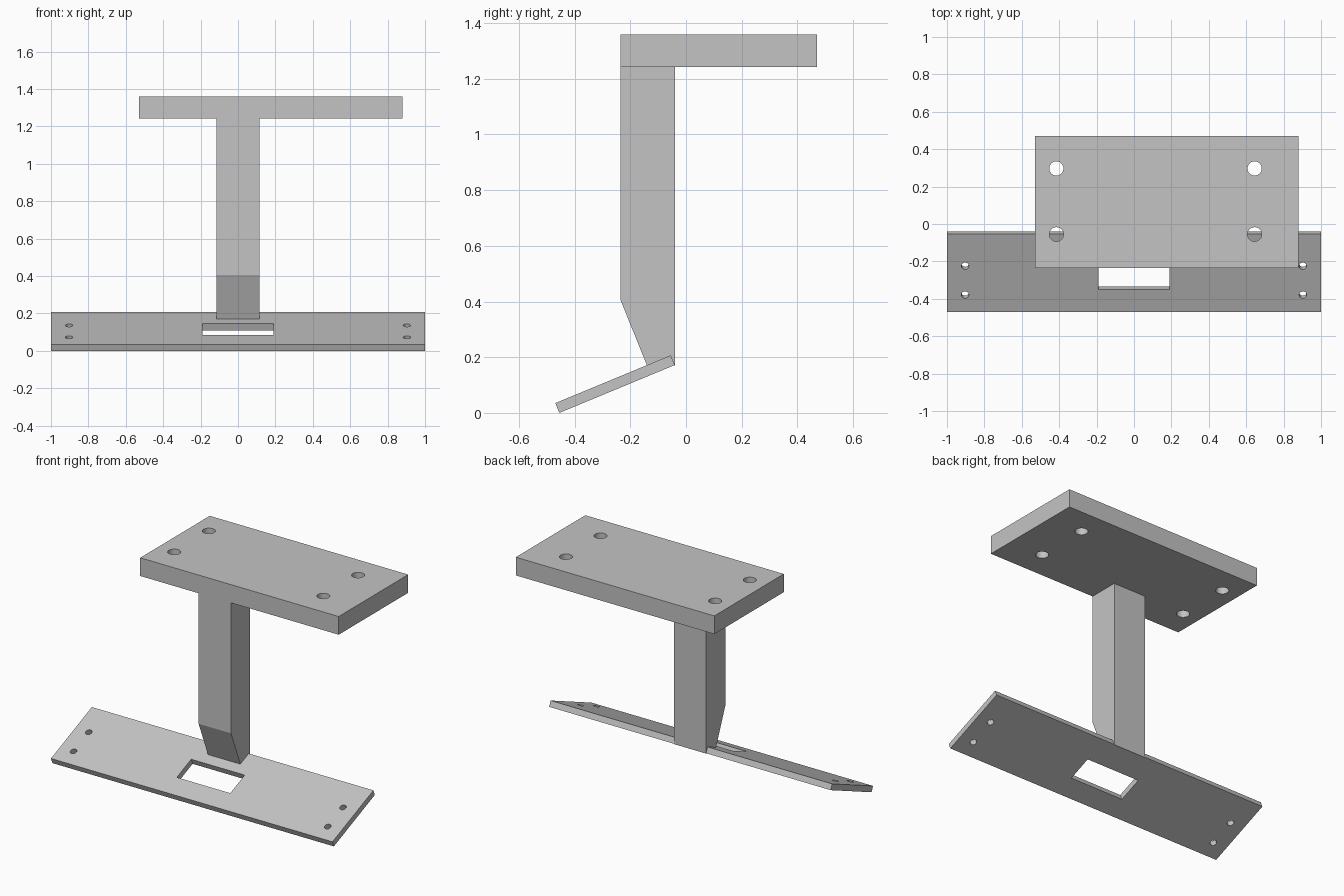
import bpy, math
from mathutils import Matrix, Vector

cube = bpy.data.objects.get("Cube")
if cube:
    bpy.data.objects.remove(cube, do_unlink=True)

grey = bpy.data.materials.new("light_grey")
grey.use_nodes = True
GREY = (0.55, 0.55, 0.55, 1)
grey.diffuse_color = GREY
grey.node_tree.nodes["Principled BSDF"].inputs["Base Color"].default_value = GREY


def prism(name, x0, x1, profile):
    """Extrude a (y, z) outline along x."""
    n = len(profile)
    verts = [(x, y, z) for x in (x0, x1) for y, z in profile]
    faces = [tuple(reversed(range(n))), tuple(range(n, 2 * n))]
    faces += [(i, (i + 1) % n, n + (i + 1) % n, n + i) for i in range(n)]
    mesh = bpy.data.meshes.new(name)
    mesh.from_pydata(verts, [], faces)
    mesh.materials.append(grey)
    obj = bpy.data.objects.new(name, mesh)
    bpy.context.collection.objects.link(obj)
    return obj


def box(name, x0, x1, y0, y1, z0, z1):
    return prism(name, x0, x1, [(y0, z0), (y1, z0), (y1, z1), (y0, z1)])


def drill(x, y, z, radius):
    bpy.ops.mesh.primitive_cylinder_add(vertices=32, radius=radius, depth=0.4, location=(x, y, z))
    obj = bpy.context.object
    obj.data.materials.append(grey)
    return obj


def cut(target, cutters):
    """Subtract the cutters, keep the result and drop the helpers."""
    for c in cutters:
        c.hide_render = True
        mod = target.modifiers.new("cut", "BOOLEAN")
        mod.operation = "DIFFERENCE"
        mod.solver = "EXACT"
        mod.object = c
    bpy.ops.object.select_all(action="DESELECT")
    target.select_set(True)
    bpy.context.view_layer.objects.active = target
    for mod in list(target.modifiers):
        bpy.ops.object.modifier_apply(modifier=mod.name)
    for c in cutters:
        bpy.data.objects.remove(c, do_unlink=True)
    bpy.ops.object.shade_smooth_by_angle(angle=math.radians(30))


# Upper mounting plate with four bolt holes
top_plate = box("top_plate", -0.53, 0.88, -0.235, 0.47, 1.243, 1.36)
cut(top_plate, [drill(x, y, 1.3, 0.038) for x in (-0.415, 0.645) for y in (-0.055, 0.297)])

# Upright post with a chamfered foot
prism("post", -0.115, 0.115,
      [(-0.235, 1.243), (-0.235, 0.405), (-0.14, 0.17), (-0.04, 0.17), (-0.04, 1.243)])

# Lower plate, made flat with its slot and screw holes, then tilted
base_plate = box("tilted_base_plate", -1, 1, 0, 0.449, 0, 0.038)
slot = box("slot_cutter", -0.19, 0.19, 0.13, 0.288, -0.2, 0.2)
screws = [drill(x, y, 0, 0.02) for x in (-0.903, 0.903) for y in (0.098, 0.265)]
cut(base_plate, [slot] + screws)
base_plate.data.transform(Matrix.Translation(Vector((0, -0.455, 0)))
                          @ Matrix.Rotation(math.radians(22.5), 4, "X"))
